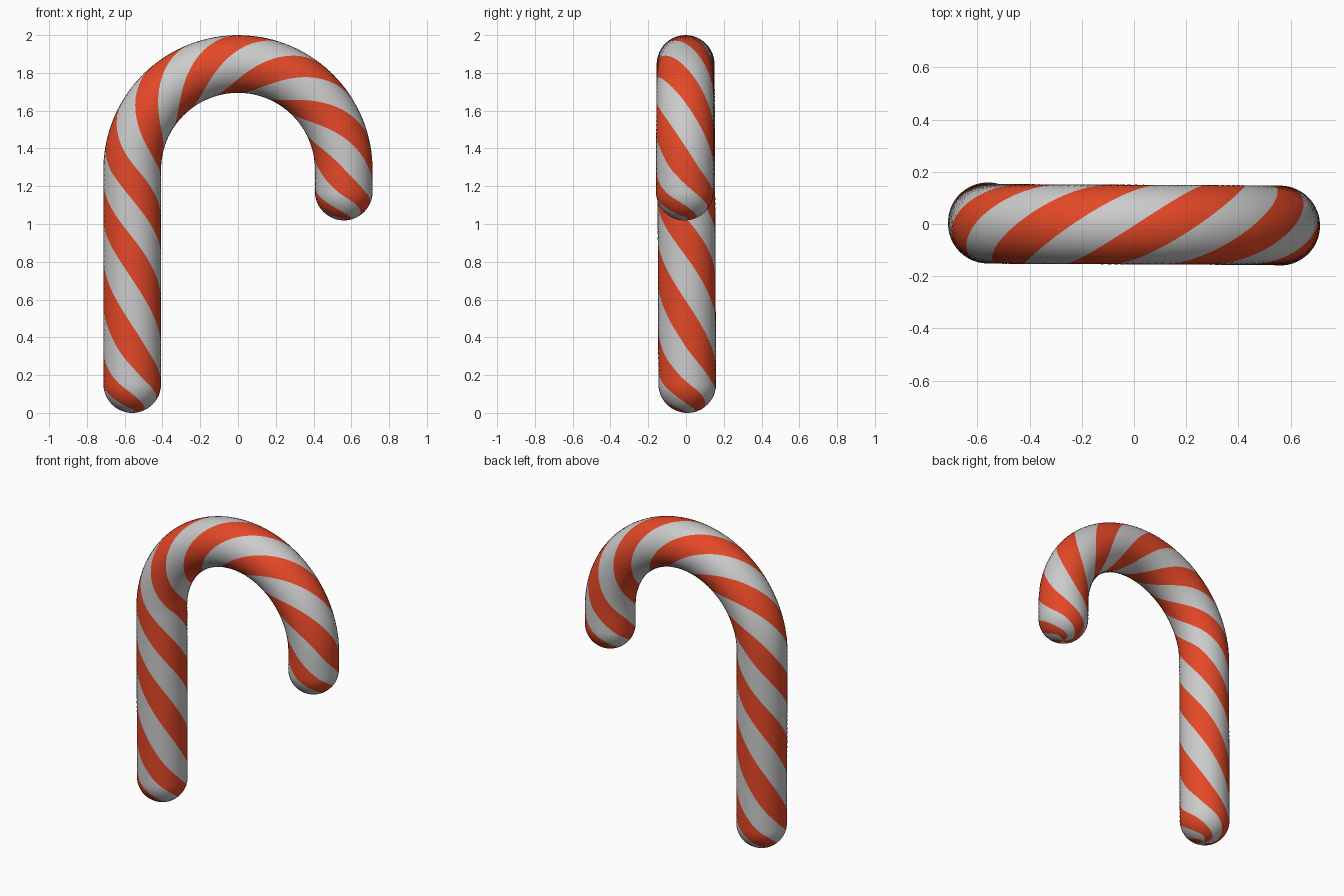
import bpy, bmesh, math
from mathutils import Vector

if "Cube" in bpy.data.objects:
    bpy.data.objects.remove(bpy.data.objects["Cube"])

TUBE, BEND, BEND_Z = 0.153, 0.56, 1.287    # tube radius, hook radius, hook centre height
ARC = math.pi * BEND
LENGTH = BEND_Z + ARC + 0.115 + TUBE       # tip to tip along the centre line
STRIPES, COLS = 3, 48                      # red stripes, sides of the tube

# Stripe number passing the front, against distance along the cane
TWIST = [(0, -1.5), (0.04, -1), (0.22, -0.25), (0.34, 0), (0.83, 1), (1.23, 2), (1.59, 3),
         (3.14, 7), (3.28, 7.75), (LENGTH, 8.3)]


def raw_twist(s):
    for (s0, k0), (s1, k1) in zip(TWIST, TWIST[1:]):
        if s <= s1:
            break
    return k0 + (k1 - k0) * (s - s0) / (s1 - s0)


def twist(s):
    # softened so the stripes have no kinks
    w = min(0.12, s / 2, (LENGTH - s) / 2)
    return sum(raw_twist(s + w * i / 4) for i in range(-4, 5)) / 9


def frame(s):
    # centre point and direction towards the inside of the hook
    a = min(max((s - BEND_Z) / BEND, 0), math.pi)
    z = BEND_Z + BEND * math.sin(a)
    if s < BEND_Z:
        z = s
    elif s > BEND_Z + ARC:
        z = BEND_Z - (s - BEND_Z - ARC)
    y = 0.007 - 0.014 * s / LENGTH
    return Vector((-BEND * math.cos(a), y, z)), Vector((math.cos(a), 0, -math.sin(a)))


# Rings: round cap, body, round cap
cap = [(TUBE * (1 - math.cos(p)), TUBE * math.sin(p))
       for p in (math.pi / 2 * i / 16 for i in range(1, 17))]
n_body = 110
span = LENGTH - 2 * TUBE
rings = cap + [(TUBE + span * i / n_body, TUBE) for i in range(1, n_body)]
rings += [(LENGTH - s, r) for s, r in reversed(cap)]

bm = bmesh.new()
loops = []
per = COLS // STRIPES
for s, r in rings:
    centre, inner = frame(s)
    start = math.pi / 2 + 2 * math.pi * (twist(s) - 0.25) / STRIPES
    loop = []
    for j in range(COLS):
        t = start + 2 * math.pi * j / COLS
        loop.append(bm.verts.new(centre + r * (math.cos(t) * inner + math.sin(t) * Vector((0, -1, 0)))))
    loops.append(loop)
tips = [bm.verts.new(frame(s)[0]) for s in (0, LENGTH)]


def face(verts, j):
    f = bm.faces.new(verts)
    f.smooth = True
    f.material_index = 1 if j % per < per // 2 else 0


for j in range(COLS):
    k = (j + 1) % COLS
    for a, b in zip(loops, loops[1:]):
        face((a[j], a[k], b[k], b[j]), j)
    face((tips[0], loops[0][k], loops[0][j]), j)
    face((tips[1], loops[-1][j], loops[-1][k]), j)
bmesh.ops.recalc_face_normals(bm, faces=bm.faces)

# Striped cane with plain grey and red
mesh = bpy.data.meshes.new("striped_cane")
bm.to_mesh(mesh)
bm.free()
cane = bpy.data.objects.new("striped_cane", mesh)
bpy.context.collection.objects.link(cane)
for name, colour in (("white_stripe", (0.8, 0.8, 0.8, 1)), ("red_stripe", (0.78, 0.065, 0.02, 1))):
    mat = bpy.data.materials.new(name)
    mat.diffuse_color = colour
    mat.use_nodes = True
    mat.node_tree.nodes["Principled BSDF"].inputs["Base Color"].default_value = mat.diffuse_color
    mesh.materials.append(mat)
